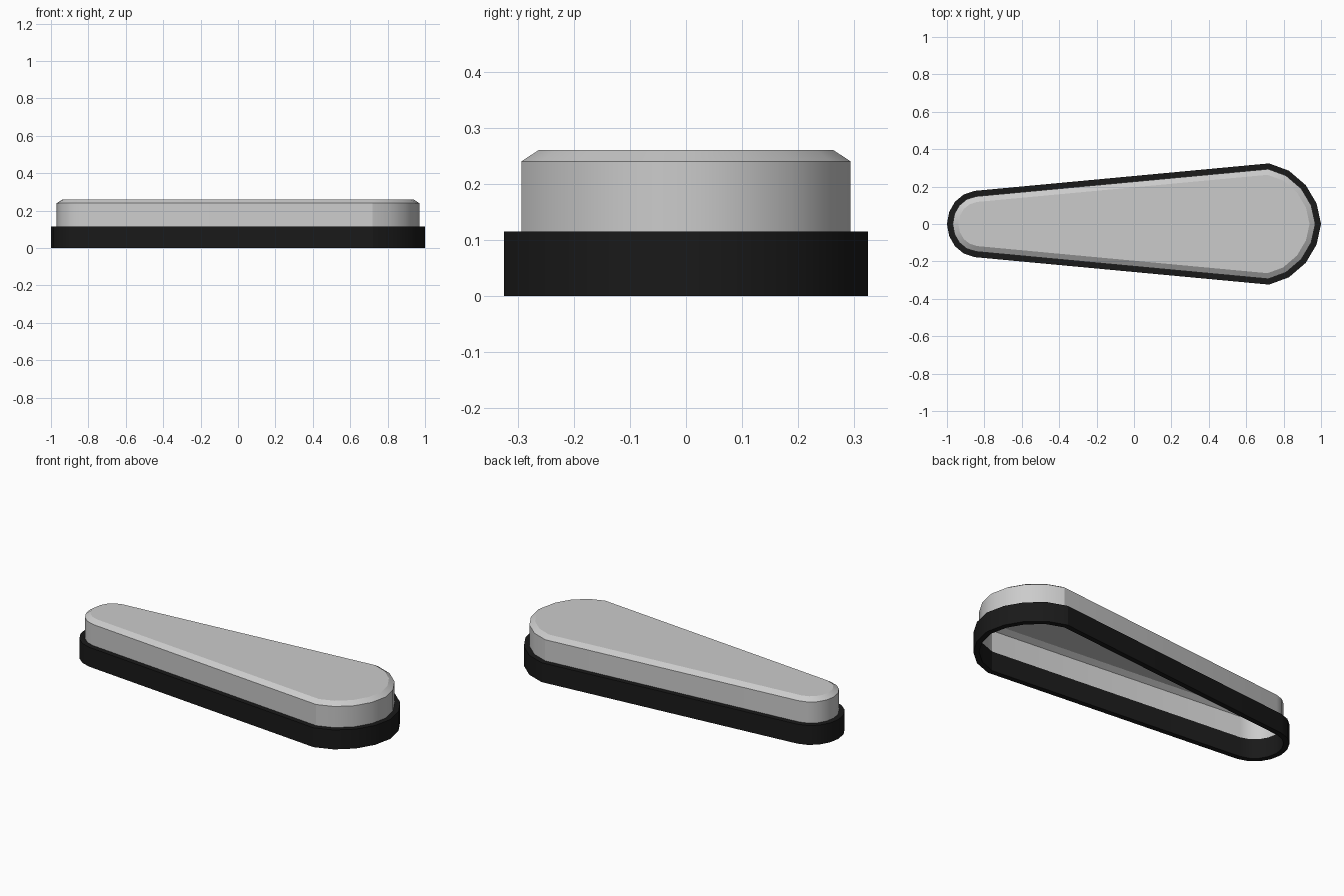
import bpy, math
from mathutils import Vector

if "Cube" in bpy.data.objects:
    bpy.data.objects.remove(bpy.data.objects["Cube"])

# Half outline (y >= 0) from wide end to narrow end, mirrored below
half = [(1, 0), (0.976, 0.11), (0.918, 0.208), (0.828, 0.285), (0.722, 0.324),
        (-0.852, 0.177), (-0.91, 0.158), (-0.957, 0.119), (-0.988, 0.065), (-1, 0)]
outline = [Vector(p) for p in half + [(x, -y) for x, y in half[-2:0:-1]]]


def inset(points, d):
    """Offset a counter-clockwise outline inwards by d."""
    result = []
    for i, p in enumerate(points):
        a = (p - points[i - 1]).normalized()
        b = (points[(i + 1) % len(points)] - p).normalized()
        n1, n2 = Vector((-a.y, a.x)), Vector((-b.y, b.x))
        result.append(p + (n1 + n2) * d / (1 + n1.dot(n2)))
    return result


def loft(name, rings, closed=False, cap=False):
    """Bridge (outline, z) rings; optionally join last to first or cap the top."""
    n = len(outline)
    verts = [(p.x, p.y, z) for pts, z in rings for p in pts]
    faces = []
    for r in range(len(rings) if closed else len(rings) - 1):
        s = (r + 1) % len(rings)
        for i in range(n):
            j = (i + 1) % n
            faces.append((r * n + i, r * n + j, s * n + j, s * n + i))
    if cap:
        faces.append(range((len(rings) - 1) * n, len(rings) * n))
    mesh = bpy.data.meshes.new(name)
    mesh.from_pydata(verts, [], [tuple(f) for f in faces])
    obj = bpy.data.objects.new(name, mesh)
    bpy.context.collection.objects.link(obj)
    bpy.context.view_layer.objects.active = obj
    bpy.ops.object.select_all(action='DESELECT')
    obj.select_set(True)
    bpy.ops.object.shade_smooth_by_angle(angle=math.radians(25))
    return obj


inner = inset(outline, 0.03)
top = inset(outline, 0.06)

# Black hollow base rim
rim = loft("base_rim", [(outline, 0), (outline, 0.115), (inner, 0.115), (inner, 0)], closed=True)
black = bpy.data.materials.new("black")
black.diffuse_color = (0.01, 0.01, 0.01, 1)
black.use_nodes = True
black.node_tree.nodes["Principled BSDF"].inputs["Base Color"].default_value = black.diffuse_color
rim.data.materials.append(black)

# Grey cover, open underneath, with chamfered top edge
loft("cover", [(inner, 0.115), (inner, 0.24), (top, 0.26)], cap=True)
